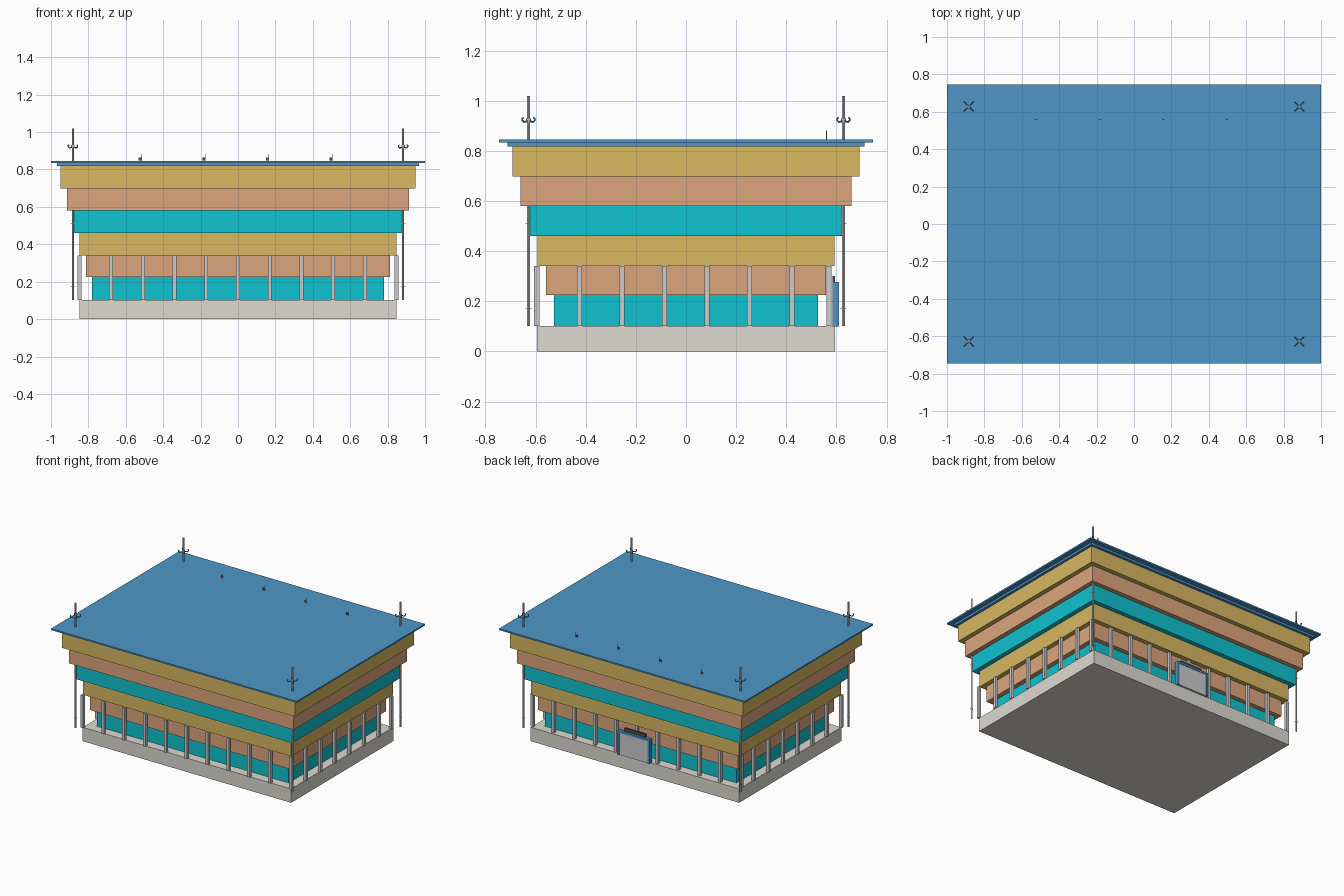
import bpy, math
from mathutils import Vector

if "Cube" in bpy.data.objects:
    bpy.data.objects.remove(bpy.data.objects["Cube"])


def lin(c):
    c /= 255
    return c / 12.92 if c <= 0.04045 else ((c + 0.055) / 1.055) ** 2.4


def material(name, r, g, b):
    m = bpy.data.materials.new(name)
    m.diffuse_color = (lin(r), lin(g), lin(b), 1)
    m.use_nodes = True
    m.node_tree.nodes["Principled BSDF"].inputs["Base Color"].default_value = m.diffuse_color
    return m


TEAL = material("teal", 15, 195, 208)
CLAY = material("clay", 220, 166, 124)
GOLD = material("gold", 216, 184, 97)
BLUE = material("blue", 78, 150, 200)
STONE = material("stone", 221, 218, 209)
DARK = material("dark_grey", 75, 75, 78)
RED = material("dull_red", 150, 75, 70)


def box(name, x0, x1, y0, y1, z0, z1, mat=None):
    bpy.ops.mesh.primitive_cube_add(
        size=1, location=((x0 + x1) / 2, (y0 + y1) / 2, (z0 + z1) / 2))
    o = bpy.context.object
    o.name = name
    o.scale = (x1 - x0, y1 - y0, z1 - z0)
    bpy.ops.object.transform_apply(location=False, rotation=False, scale=True)
    if mat:
        o.data.materials.append(mat)
    return o


def slab(name, hx, hy, z0, z1, mat):
    return box(name, -hx, hx, -hy, hy, z0, z1, mat)


def rod(name, x, y, z0, z1, r, sides=12):
    bpy.ops.mesh.primitive_cylinder_add(
        vertices=sides, radius=r, depth=z1 - z0, location=(x, y, (z0 + z1) / 2))
    o = bpy.context.object
    o.name = name
    bpy.ops.object.shade_smooth_by_angle()
    return o


def tube(name, paths, r, mat=None):
    cu = bpy.data.curves.new(name, 'CURVE')
    cu.dimensions = '3D'
    cu.bevel_depth = r
    cu.bevel_resolution = 1
    cu.use_fill_caps = True
    for pts in paths:
        s = cu.splines.new('POLY')
        s.points.add(len(pts) - 1)
        for p, q in zip(s.points, pts):
            p.co = (*q, 1)
    o = bpy.data.objects.new(name, cu)
    bpy.context.collection.objects.link(o)
    if mat:
        cu.materials.append(mat)
    return o


# plinth, outward-stepping storeys and roof slabs
slab("plinth", 0.848, 0.594, 0, 0.102, STONE)
levels = [0.102, 0.225, 0.341, 0.46, 0.58, 0.698, 0.818]
for i, mat in enumerate((TEAL, CLAY, GOLD, TEAL, CLAY, GOLD)):
    slab(f"storey_{i + 1}", 0.78 + 0.0337 * i, 0.526 + 0.0333 * i,
         levels[i], levels[i + 1], mat)
slab("roof_lower_slab", 0.967, 0.711, 0.818, 0.834, BLUE)
slab("roof_top_slab", 1.0, 0.745, 0.834, 0.845, BLUE)


# colonnade around the ground floor
def column(x, y):
    w = 0.0105
    box("column", x - w, x + w, y - w, y + w, 0.102, 0.341)


for k in range(11):
    for y in (-0.595, 0.57):
        column(-0.848 + 0.1696 * k, y)
for k in range(1, 7):
    for x in (-0.848, 0.848):
        column(x, -0.594 + 0.1695 * k)

# corner masts with brackets and curled hooks
curl = [(0.0, 0.0), (0.016, -0.006), (0.026, -0.008), (0.034, -0.002),
        (0.035, 0.006), (0.029, 0.009)]
for sx in (-1, 1):
    for sy in (-1, 1):
        x, y = sx * 0.883, sy * 0.628
        rod("corner_mast", x, y, 0.102, 1.02, 0.0055)
        paths = []
        for k in range(4):
            a = math.pi / 4 + k * math.pi / 2
            paths.append([(x + math.cos(a) * d, y + math.sin(a) * d, 0.923 + h)
                          for d, h in curl])
        tube("mast_hooks", paths, 0.0035, BLUE)
        rod("mast_collar", x, y, 0.914, 0.93, 0.01)
        for z in (0.172, 0.512):
            tube("mast_bracket", [[(x - 0.013, y, z), (x + 0.013, y, z)],
                                  [(x, y - 0.013, z), (x, y + 0.013, z)]], 0.0015)

# small pennants near the back of the roof
for i in range(4):
    x = -0.515 + 0.34 * i
    rod("pennant_pole", x, 0.56, 0.845, 0.882, 0.0016, 6)
    box("pennant", x - 0.016, x, 0.559, 0.561, 0.849, 0.865,
        DARK if i % 2 else RED)

# back entrance: blue frame, grey leaf, dark lintel
for s in (-1, 1):
    x = s * 0.124
    box("door_jamb", x - 0.008, x + 0.008, 0.584, 0.611, 0.1, 0.277, BLUE)
box("door_head", -0.116, 0.116, 0.584, 0.611, 0.263, 0.277, BLUE)
box("door_leaf", -0.116, 0.116, 0.587, 0.607, 0.1, 0.263)
box("door_lintel", -0.088, 0.088, 0.584, 0.595, 0.277, 0.301, DARK)
